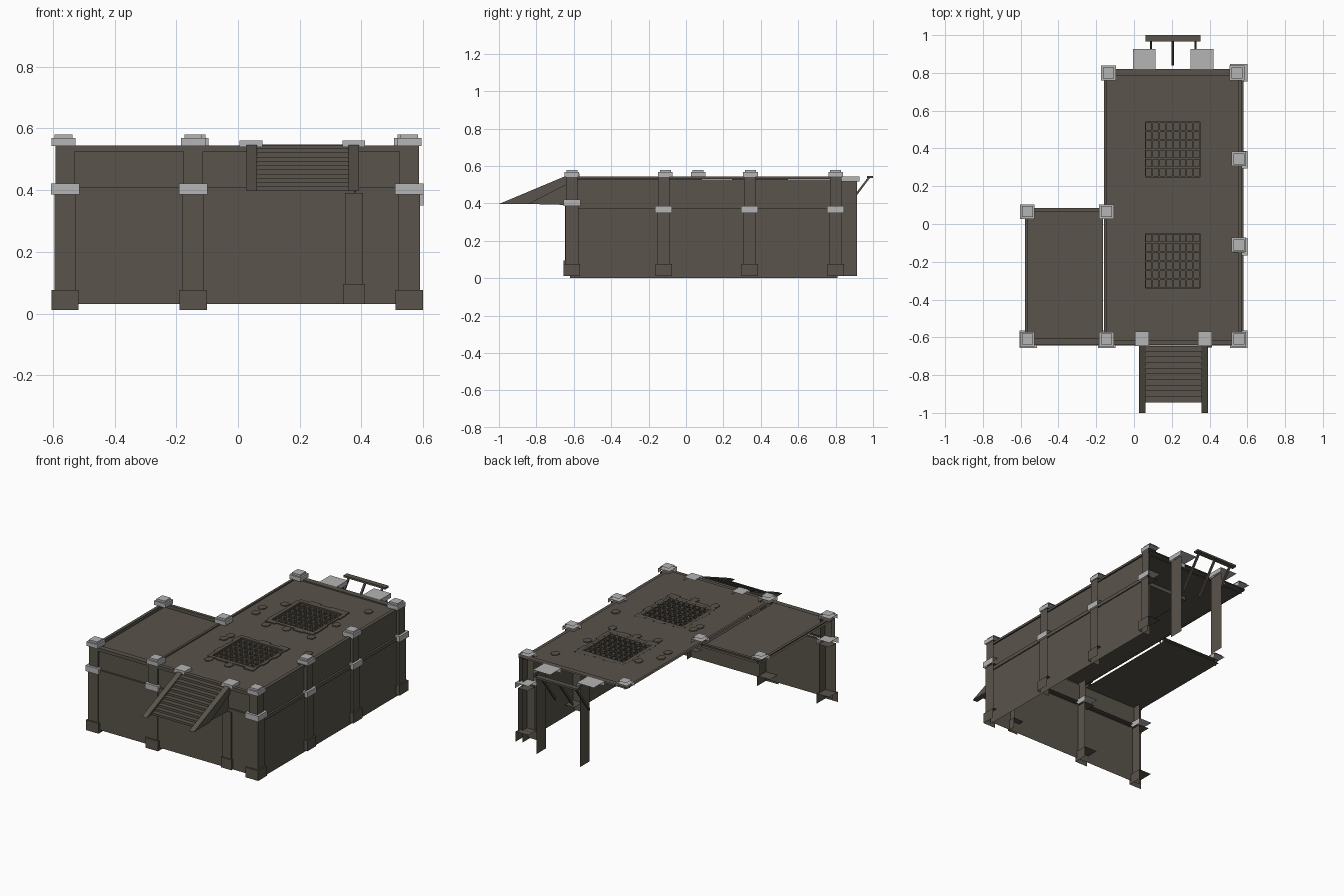
import bpy, bmesh, math, random

if "Cube" in bpy.data.objects:
    bpy.data.objects.remove(bpy.data.objects["Cube"])

random.seed(4)


def material(name, rgb):
    m = bpy.data.materials.new(name)
    m.diffuse_color = (*rgb, 1)
    m.use_nodes = True
    m.node_tree.nodes["Principled BSDF"].inputs["Base Color"].default_value = m.diffuse_color
    return m


STONE = material("brown stone", (0.10, 0.087, 0.069))
GREY = material("pale grey cap", (0.46, 0.46, 0.46))


def finish(name, bm, mat):
    me = bpy.data.meshes.new(name)
    bm.to_mesh(me)
    bm.free()
    me.materials.append(mat)
    ob = bpy.data.objects.new(name, me)
    bpy.context.collection.objects.link(ob)
    return ob


def quad(bm, *pts):
    bm.faces.new([bm.verts.new(p) for p in pts])


def shell(bm, x0, x1, y0, y1, z0, z1, sides="frt"):
    """Open box: front (-y), right (+x) and top faces only."""
    if "f" in sides:
        quad(bm, (x0, y0, z0), (x1, y0, z0), (x1, y0, z1), (x0, y0, z1))
    if "r" in sides:
        quad(bm, (x1, y0, z0), (x1, y1, z0), (x1, y1, z1), (x1, y0, z1))
    if "t" in sides:
        quad(bm, (x0, y0, z1), (x1, y0, z1), (x1, y1, z1), (x0, y1, z1))


def shells(name, boxes, mat=STONE, sides="frt"):
    bm = bmesh.new()
    for b in boxes:
        shell(bm, *b, sides)
    return finish(name, bm, mat)


def around(x, y, w, z0, z1):
    return (x - w, x + w, y - w, y + w, z0, z1)


def prism(name, profile, x0, x1, mat=STONE):
    """Side profile in (y, z) extruded along x."""
    bm = bmesh.new()
    f = bm.faces.new([bm.verts.new((x0, y, z)) for y, z in profile])
    ext = bmesh.ops.extrude_face_region(bm, geom=[f])["geom"]
    bmesh.ops.translate(bm, vec=(x1 - x0, 0, 0),
                        verts=[v for v in ext if isinstance(v, bmesh.types.BMVert)])
    bmesh.ops.recalc_face_normals(bm, faces=bm.faces)
    return finish(name, bm, mat)


# Walls: the shell is open at the back and left
shells("front_wall_lower", [(-0.58, 0.58, -0.64, -0.625, 0.03, 0.39)], sides="ft")
shells("front_wall_belt", [(-0.58, 0.58, -0.643, -0.625, 0.39, 0.408)], sides="ft")
shells("front_wall_upper", [(-0.575, 0.57, -0.632, -0.61, 0.408, 0.525)], sides="f")
shells("right_wall_lower", [(0.55, 0.575, -0.62, 0.81, 0.0, 0.352)], sides="rt")
shells("right_wall_belt", [(0.55, 0.58, -0.62, 0.81, 0.352, 0.375)], sides="rt")
shells("right_wall_upper", [(0.55, 0.568, -0.62, 0.82, 0.375, 0.528)], sides="r")

# Main roof, left open over the two grate pits
GX0, GX1 = 0.06, 0.35
PITS = [(-0.34, -0.05), (0.25, 0.54)]
ZR = 0.537
bm = bmesh.new()
for y0, y1 in [(-0.64, -0.34), (-0.05, 0.25), (0.54, 0.82)]:
    shell(bm, -0.16, 0.57, y0, y1, 0, ZR, "t")
for y0, y1 in PITS:
    shell(bm, -0.16, GX0, y0, y1, 0, ZR, "t")
    shell(bm, GX1, 0.57, y0, y1, 0, ZR, "t")
finish("main_roof", bm, STONE)
shells("side_roof", [(-0.575, -0.163, -0.64, 0.085, 0, 0.525)], sides="t")

# Raised roof rims
shells("main_roof_rim", [
    (-0.16, 0.57, -0.64, -0.615, 0.525, 0.545),
    (-0.16, 0.57, 0.785, 0.82, 0.53, 0.545),
    (0.55, 0.572, -0.64, 0.82, 0.53, 0.545),
    (-0.16, -0.145, -0.64, 0.82, 0.53, 0.545)])
shells("side_roof_rim", [
    (-0.578, -0.163, -0.64, -0.605, 0.525, 0.545),
    (-0.578, -0.163, 0.065, 0.085, 0.525, 0.545),
    (-0.578, -0.56, -0.64, 0.085, 0.525, 0.545)])

# Grates: sunken pit, crossing bars and rough border stones
for n, (y0, y1) in enumerate(PITS):
    zf = 0.512
    bm = bmesh.new()
    shell(bm, GX0, GX1, y0, y1, 0, zf, "t")
    shell(bm, GX0, GX1, y1, y1, zf, ZR, "f")
    shell(bm, GX0, GX0, y0, y1, zf, ZR, "r")
    finish(f"grate_pit_{n}", bm, STONE)
    dx, dy = (GX1 - GX0) / 8, (y1 - y0) / 6
    bars = [(GX0 + i * dx - 0.004, GX0 + i * dx + 0.004, y0, y1, zf, ZR - 0.003)
            for i in range(9)]
    bars += [(GX0, GX1, y0 + j * dy - 0.005, y0 + j * dy + 0.005, zf, ZR - 0.002)
             for j in range(7)]
    shells(f"grate_bars_{n}", bars)
    border = []
    for i in range(5):
        a, b = GX0 - 0.02 + i * 0.066, GX0 - 0.02 + (i + 1) * 0.066
        r = [random.uniform(0.02, 0.045) for _ in range(4)]
        border.append((a, b, y1, y1 + r[0], ZR, ZR + 0.006))
        border.append((a, b, y0 - r[1], y0, ZR, ZR + 0.006))
        c, d = y0 + i * 0.058, y0 + (i + 1) * 0.058
        border.append((GX0 - r[2] * 0.7, GX0, c, d, ZR, ZR + 0.006))
        border.append((GX1, GX1 + r[3] * 0.6, c, d, ZR, ZR + 0.006))
    shells(f"grate_border_{n}", border)

# Loose flagstones on the roof
bm = bmesh.new()
for x, y in [(0.45, 0.66), (0.0, 0.47), (-0.08, 0.36), (-0.07, 0.28), (0.40, 0.41),
             (0.38, 0.19), (0.49, 0.0), (-0.01, -0.06), (-0.02, -0.11),
             (0.07, -0.39), (0.21, -0.39), (0.2, 0.2), (0.07, 0.18)]:
    a = random.uniform(0, 1)
    f = bm.faces.new([bm.verts.new((x + 0.026 * math.cos(a + k * math.pi / 3),
                                    y + 0.03 * math.sin(a + k * math.pi / 3), ZR))
                      for k in range(6)])
    ext = bmesh.ops.extrude_face_region(bm, geom=[f])["geom"]
    bmesh.ops.translate(bm, vec=(0, 0, 0.005),
                        verts=[v for v in ext if isinstance(v, bmesh.types.BMVert)])
finish("roof_flagstones", bm, STONE)

# Wall posts: base, shaft, belt cap, upper shaft
front = [(x, -0.61, 0.403) for x in (-0.56, -0.145, 0.555)]
right = [(0.555, y, 0.368) for y in (-0.12, 0.34, 0.80)]
for n, (x, y, zb) in enumerate(front + right):
    shells(f"post_{n}", [around(x, y, 0.044, 0.012, 0.076),
                         around(x, y, 0.035, 0.076, zb - 0.018),
                         around(x, y, 0.031, zb + 0.018, 0.545)])
    shells(f"post_belt_cap_{n}", [around(x, y, 0.046, zb - 0.018, zb + 0.018)], GREY)
shells("short_post", [(0.34, 0.412, -0.655, -0.60, 0.03, 0.095),
                      (0.346, 0.405, -0.648, -0.60, 0.095, 0.39)])

# Stepped caps on every roof corner and post
caps = [(-0.565, 0.065), (-0.145, 0.065), (-0.135, 0.80), (0.545, 0.80),
        (0.555, 0.345), (0.555, -0.11)] + [(x, -0.61) for x in (-0.565, -0.145, 0.555)]
for n, (x, y) in enumerate(caps):
    shells(f"roof_cap_{n}", [around(x, y, 0.039, 0.542, 0.568),
                             around(x, y, 0.029, 0.568, 0.58)], GREY)
shells("stair_caps", [(x - 0.037, x + 0.037, -0.645, -0.57, 0.54, 0.56)
                      for x in (0.042, 0.375)], GREY)

# Front stairs with sloping side rails
TIP, TOP = (-1.0, 0.397), (-0.64, 0.548)
for side, x in (("left", 0.027), ("right", 0.358)):
    prism(f"stair_rail_{side}", [TIP, (-0.84, 0.397), (-0.64, 0.50), TOP], x, x + 0.034)
prism("stair_side_panel", [(-0.84, 0.397), (-0.64, 0.392), (-0.64, 0.50)], 0.378, 0.382)
STEPS = 10
sy, sz = 0.30 / STEPS, 0.138 / STEPS
shells("stair_steps", [(0.06, 0.36, -0.945 + i * sy, -0.945 + (i + 1) * sy,
                        0.397 + i * sz, 0.397 + (i + 1) * sz) for i in range(STEPS)],
       sides="ft")

# Back buttresses and their flat caps
for n, x in enumerate((0.055, 0.36)):
    shells(f"back_buttress_{n}", [(x - 0.05, x + 0.045, 0.82, 0.915, 0.012, 0.52)],
           sides="r")
    shells(f"back_buttress_cap_{n}", [(x - 0.06, x + 0.06, 0.82, 0.927, 0.517, 0.545)], GREY)

# Rear bar on three slanted struts
prism("rear_bar", [(0.967, 0.535), (1.0, 0.535), (1.0, 0.547), (0.967, 0.547)], 0.06, 0.352)
for n, x in enumerate((0.09, 0.205, 0.325)):
    prism(f"rear_strut_{n}", [(0.84, 0.345), (0.84, 0.365), (0.972, 0.538), (0.985, 0.538)],
          x - 0.006, x + 0.006)
